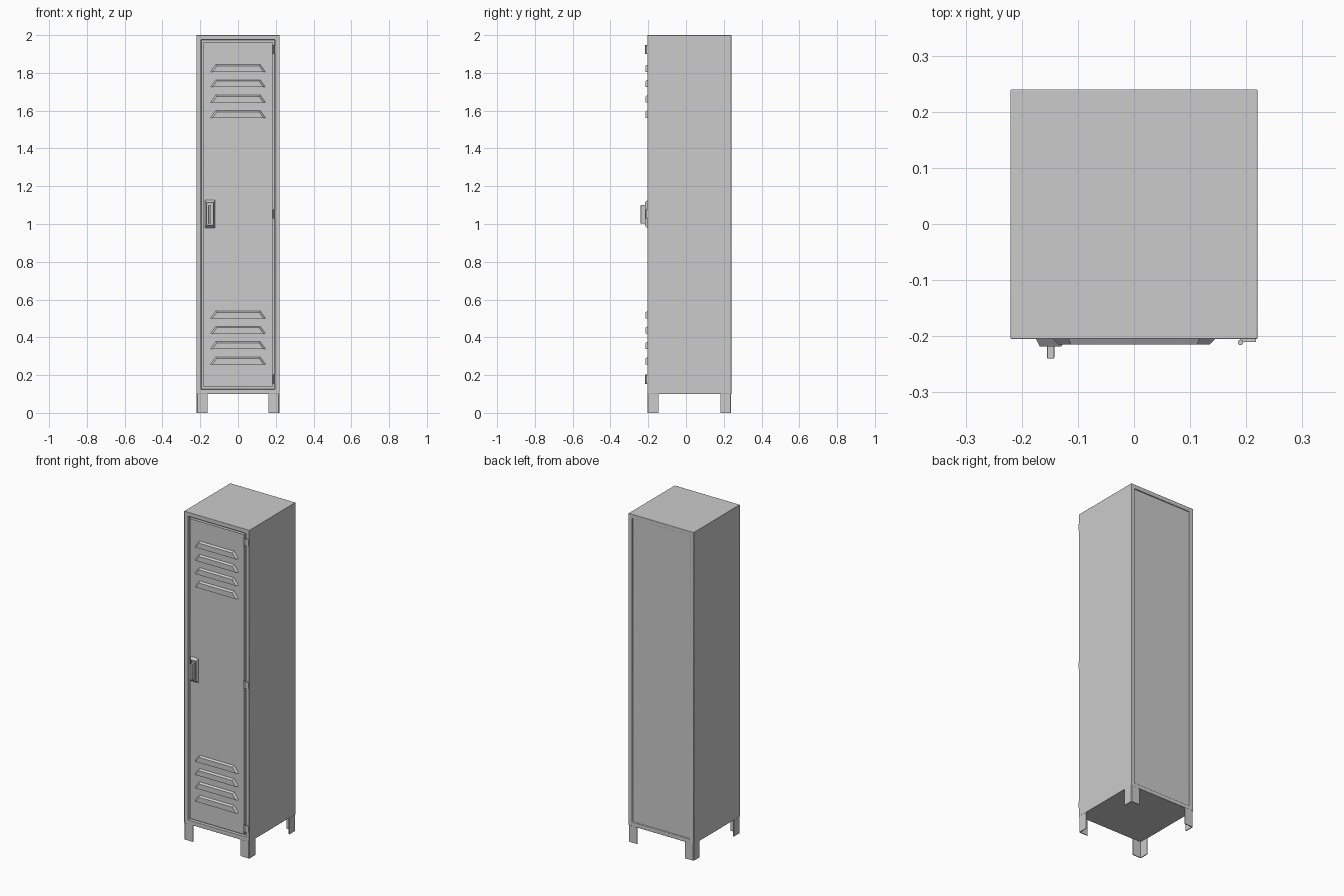
import bpy, bmesh, math
from mathutils import Vector, Matrix

if "Cube" in bpy.data.objects:
    bpy.data.objects.remove(bpy.data.objects["Cube"])

FRONT, BACK = -0.205, 0.24
W, Z0, Z1, RIM = 0.22, 0.10, 2.0, 0.035
DOOR_Y = FRONT + 0.002


def finish(name, bm, bevel=0.0, smooth=False):
    bmesh.ops.recalc_face_normals(bm, faces=bm.faces)
    me = bpy.data.meshes.new(name)
    bm.to_mesh(me)
    bm.free()
    ob = bpy.data.objects.new(name, me)
    bpy.context.collection.objects.link(ob)
    if bevel:
        m = ob.modifiers.new("edge_round", 'BEVEL')
        m.width, m.segments, m.limit_method = bevel, 2, 'ANGLE'
    if smooth:
        bpy.ops.object.select_all(action='DESELECT')
        ob.select_set(True)
        bpy.context.view_layer.objects.active = ob
        bpy.ops.object.shade_smooth_by_angle(angle=math.radians(35))
    return ob


def add_box(bm, lo, hi):
    lo, hi = Vector(lo), Vector(hi)
    mat = Matrix.Translation((lo + hi) / 2) @ Matrix.Diagonal((*(hi - lo), 1))
    return bmesh.ops.create_cube(bm, size=1, matrix=mat)['verts']


def face_along(bm, d):
    bm.normal_update()
    return max(bm.faces, key=lambda f: f.normal.dot(Vector(d)))


def loft(bm, a, b):
    """Closed solid between two matching outlines."""
    va, vb = [bm.verts.new(p) for p in a], [bm.verts.new(p) for p in b]
    bm.faces.new(va)
    bm.faces.new(vb)
    for i in range(len(a)):
        j = (i + 1) % len(a)
        bm.faces.new((va[i], va[j], vb[j], vb[i]))
    bmesh.ops.recalc_face_normals(bm, faces=bm.faces)


def recess(bm, face, rim, depth):
    bmesh.ops.inset_individual(bm, faces=[face], thickness=rim)
    bmesh.ops.inset_individual(bm, faces=[face], thickness=0.0005, depth=-depth)


# Cabinet with mitred rims around the door opening and the back panel
bm = bmesh.new()
add_box(bm, (-W, FRONT, Z0), (W, BACK, Z1))
recess(bm, face_along(bm, (0, -1, 0)), RIM, 0.02)
recess(bm, face_along(bm, (0, 1, 0)), RIM, 0.006)
finish("cabinet", bm, 0.002, True)

# Door slab, with a narrow gap to the rim
bm = bmesh.new()
g = RIM + 0.002
add_box(bm, (-W + g, DOOR_Y, Z0 + g), (W - g, FRONT + 0.021, Z1 - g))
finish("door", bm)


# Pressed vent hoods, open underneath
def vent(name, z):
    bm = bmesh.new()
    y0, y1 = DOOR_Y + 0.001, FRONT - 0.010
    base = [(-0.147, y0, z), (0.147, y0, z), (0.118, y0, z + 0.040), (-0.118, y0, z + 0.040)]
    out = [(-0.135, y1, z), (0.135, y1, z), (0.112, y1, z + 0.032), (-0.112, y1, z + 0.032)]
    loft(bm, base, out)
    f = face_along(bm, (0, 0, -1))
    bmesh.ops.inset_individual(bm, faces=[f], thickness=0.0015)
    bmesh.ops.inset_individual(bm, faces=[f], thickness=0.0003, depth=-0.018)
    for v in f.verts:
        v.co.x *= 0.85
    finish(name, bm)


for row, top in (("upper", 1.805), ("lower", 0.50)):
    for i in range(4):
        vent(f"{row}_vent_{i + 1}", top - i * 0.081)

# Handle plate with a pocket
bm = bmesh.new()


def rect(x0, x1, z0, z1, y):
    return [(x0, y, z0), (x1, y, z0), (x1, y, z1), (x0, y, z1)]


loft(bm, rect(-0.176, -0.122, 0.977, 1.127, DOOR_Y + 0.001),
     rect(-0.168, -0.129, 0.992, 1.114, FRONT - 0.013))
recess(bm, face_along(bm, (0, -1, 0)), 0.005, 0.009)
finish("handle_plate", bm)

# Lift lever
bm = bmesh.new()
add_box(bm, (-0.155, -0.240, 1.002), (-0.142, FRONT - 0.003, 1.100))
finish("handle_lever", bm, 0.002)

# Hinges: leaf on the rim plus a round knuckle
for name, z in (("upper", 1.923), ("middle", 1.053), ("lower", 0.178)):
    bm = bmesh.new()
    add_box(bm, (0.190, FRONT - 0.005, z - 0.020), (0.217, FRONT + 0.001, z + 0.020))
    bmesh.ops.create_cone(bm, cap_ends=True, segments=12, radius1=0.005, radius2=0.005,
                          depth=0.048, matrix=Matrix.Translation((0.190, FRONT - 0.006, z)))
    finish(f"{name}_hinge", bm, 0, True)

# Angle-section legs at the four corners
T, L = 0.005, 0.058
for yn, y, sy in (("front", FRONT, 1), ("back", BACK, -1)):
    for xn, sx in (("left", -1), ("right", 1)):
        bm = bmesh.new()
        x = sx * (W - 0.0005)
        yy = y + sy * 0.0005
        pts = [(0.004, 0), (L, 0), (L, T), (T, T), (T, L), (0, L), (0, 0.004)]
        ring = [(x - sx * a, yy + sy * b) for a, b in pts]
        loft(bm, [(*p, 0) for p in ring], [(*p, Z0 + 0.002) for p in ring])
        finish(f"{yn}_{xn}_leg", bm)
